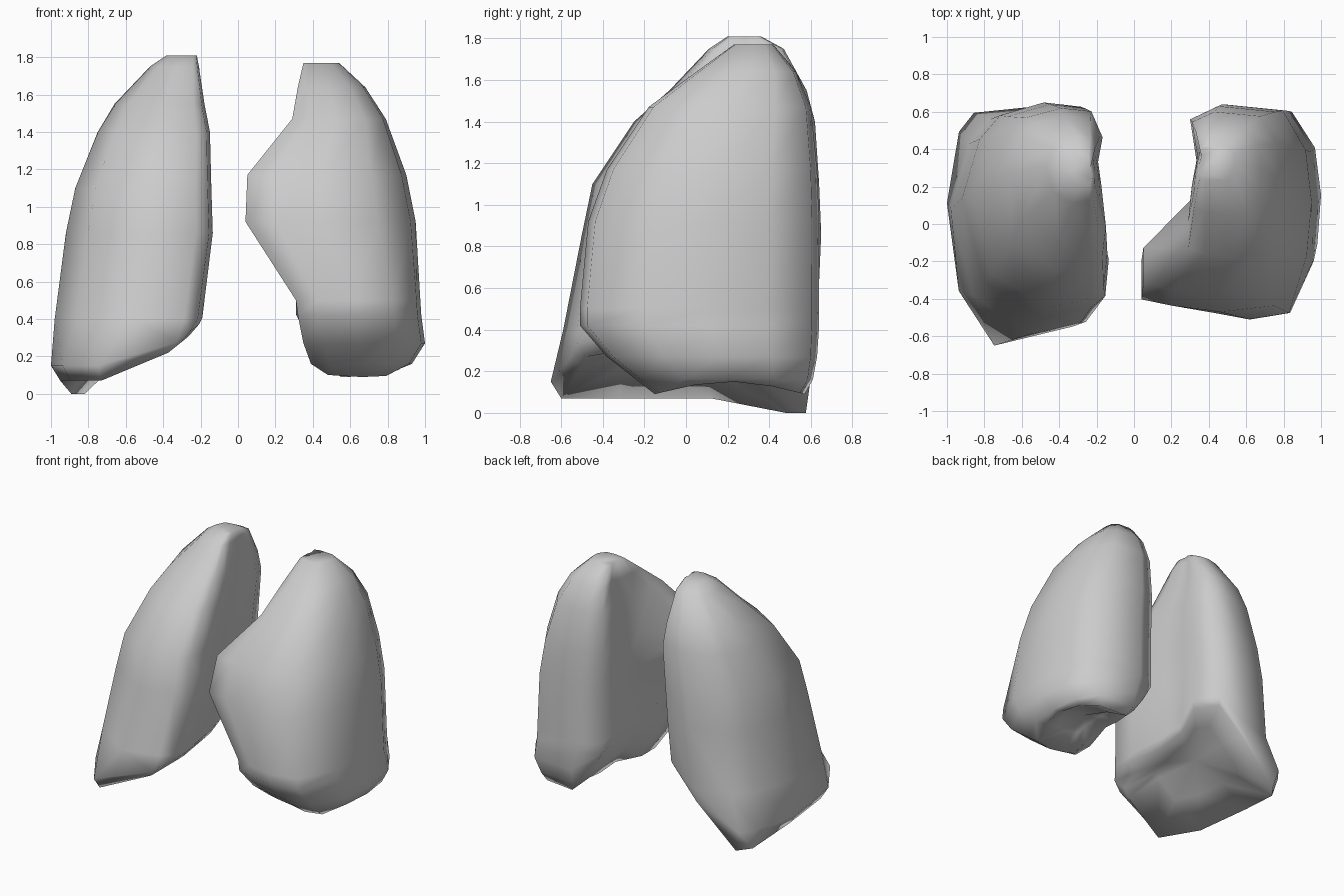
import bpy, bmesh, math

if "Cube" in bpy.data.objects:
    bpy.data.objects.remove(bpy.data.objects["Cube"])


def ramp(value, low, high):
    return min(max((value - low) / (high - low), 0), 1)


def lung(name, foot, body, rings, rim_height, floor, dome):
    """Loft an outline (foot shape below, body shape above) through stacked slices,
    then close it with a hollow base.
    ring = (z, front medial x, back medial x, lateral x, front y, back y)"""
    bm = bmesh.new()
    loops = []
    for i, (z, xf, xb, xl, yf, yb) in enumerate(rings):
        loop = []
        s = ramp(z, .15, .42)
        for (u0, v0), (u1, v1) in zip(foot, body):
            u, v = u0 + (u1 - u0) * s, v0 + (v1 - v0) * s
            # medial edge blends from the front tongue to the back hollow
            medial = xf + (xb - xf) * ramp(v, .25, .5)
            x = medial + (xl - medial) * u
            y = yf + (yb - yf) * v
            h = z + (rim_height(v) if i == 0 else 0)
            loop.append(bm.verts.new((x, y, max(h, floor(x, v) + 0.02 * i))))
        loops.append(loop)

    # domed underside: inner loop lifted toward the centre
    n = len(foot)
    rim = loops[0]
    cx, cy, cz = (sum(p.co[a] for p in rim) / n for a in range(3))
    inner = [bm.verts.new((cx + (p.co.x - cx) * 0.55, cy + (p.co.y - cy) * 0.55,
                           cz + (p.co.z - cz) * 0.55 + dome * 0.75)) for p in rim]
    loops.insert(0, inner)

    for a, b in zip(loops, loops[1:]):
        for k in range(n):
            m = (k + 1) % n
            bm.faces.new((a[k], a[m], b[m], b[k]))
    peak = bm.verts.new((cx, cy, cz + dome))
    for k in range(n):
        bm.faces.new((peak, inner[(k + 1) % n], inner[k]))
    bm.faces.new(loops[-1])
    bmesh.ops.recalc_face_normals(bm, faces=bm.faces)

    mesh = bpy.data.meshes.new(name)
    bm.to_mesh(mesh)
    bm.free()
    obj = bpy.data.objects.new(name, mesh)
    bpy.context.collection.objects.link(obj)
    bpy.ops.object.select_all(action='DESELECT')
    obj.select_set(True)
    bpy.context.view_layer.objects.active = obj
    bpy.ops.object.shade_smooth_by_angle(angle=math.radians(100))
    return obj


# Larger lung on the -x side: flared foot, base rising toward the middle and back
foot = [(.06, .10), (.15, .08), (.68, 0), (.92, .23), (1, .6), (.92, .9), (.82, .98),
        (.4, 1), (.13, .98), (.03, .82), (.07, .67), (.04, .52), (0, .27)]
body = [(.03, .10), (.12, .05), (.45, 0), (.85, .17), (1, .55), (.87, .83), (.72, .94),
        (.4, 1), (.13, .98), (.03, .82), (.07, .67), (.04, .52), (0, .27)]
lung("large_lung", foot, body,
     [(.07, -.27, -.22, -.95, -.60, .60),
      (.15, -.21, -.20, -1.0, -.65, .62),
      (.40, -.19, -.20, -.98, -.59, .63),
      (.86, -.13, -.19, -.92, -.50, .65),
      (1.10, -.14, -.17, -.87, -.45, .64),
      (1.40, -.15, -.15, -.75, -.25, .62),
      (1.55, -.18, -.17, -.66, -.08, .58),
      (1.75, -.21, -.20, -.47, .11, .47),
      (1.81, -.22, -.22, -.38, .20, .36)],
     lambda v: -.07 * ramp(v, .6, .9),
     lambda x, v: .07 + (.8 + .2 * ramp(v, .4, .9)) * max(x + .56 + .18 * ramp(v, .4, .9), 0)
     if x > -.74 else -1,
     .10)

# Smaller lung on the +x side, with a front tongue and a hollow toward the middle
outline = [(0, .06), (.18, .03), (.46, 0), (.78, .03), (.97, .27), (1, .53), (.95, .78),
           (.76, .97), (.25, 1), (0, .93), (.06, .7), (0, .5), (0, .25)]
lung("small_lung", outline, outline,
     [(.10, .48, .44, .88, -.15, .57),
      (.16, .39, .38, .93, -.24, .61),
      (.27, .35, .35, 1.0, -.38, .63),
      (.42, .32, .31, .98, -.51, .64),
      (.50, .31, .31, .975, -.51, .64),
      (.92, .04, .31, .95, -.47, .64),
      (1.17, .05, .30, .90, -.38, .63),
      (1.47, .29, .31, .79, -.18, .60),
      (1.64, .32, .33, .68, .05, .53),
      (1.77, .35, .35, .54, .23, .42)],
     lambda v: .06 * math.sin(math.pi * v) - .01,
     lambda x, v: .09 + 1.3 * (.52 - x) * ramp(v, .2, .5) if x < .52 else -1,
     .10)
